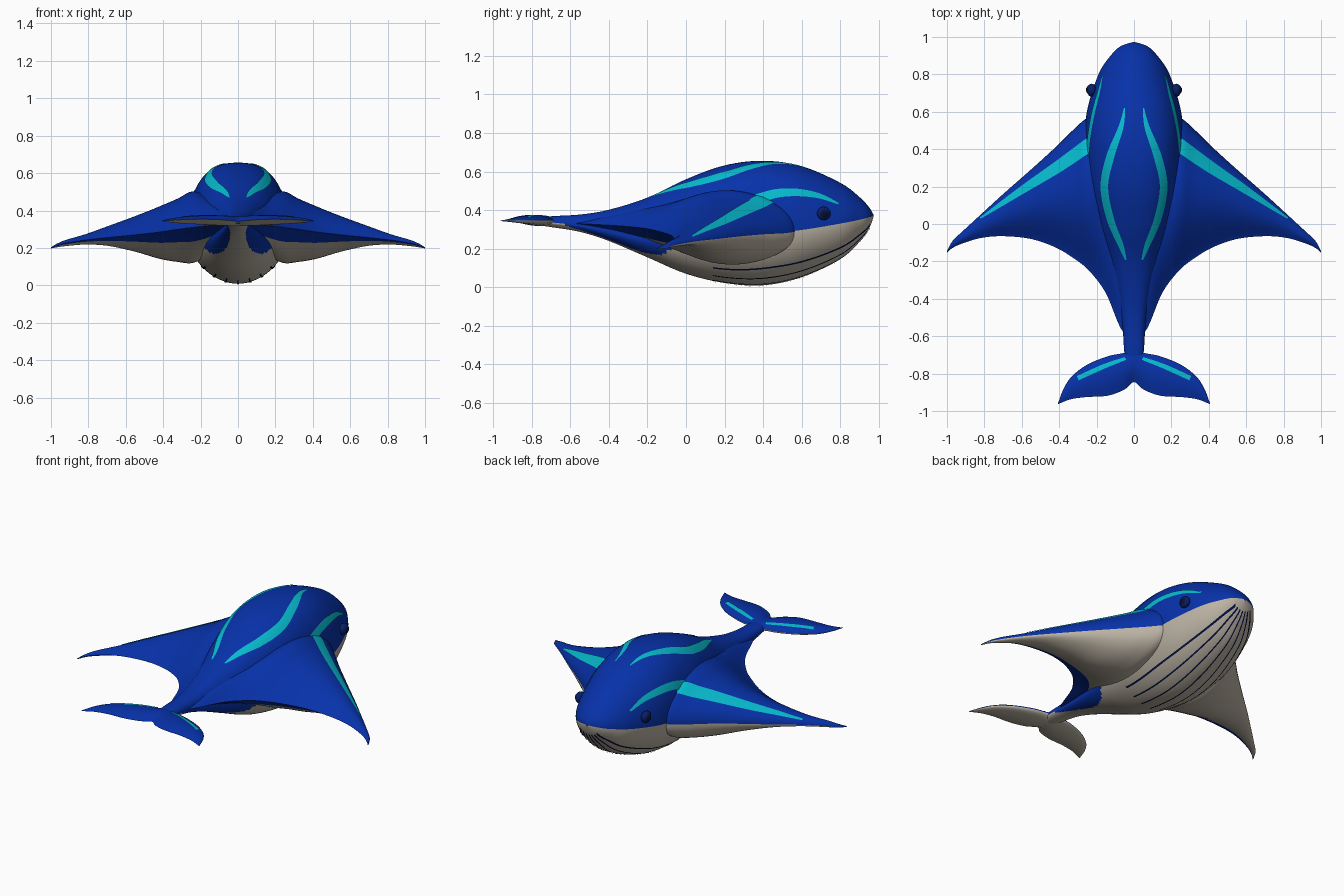
import bpy, bmesh, math
from mathutils import Vector
from mathutils.bvhtree import BVHTree

if "Cube" in bpy.data.objects:
    bpy.data.objects.remove(bpy.data.objects["Cube"])


def material(name, rgb):
    m = bpy.data.materials.new(name)
    m.diffuse_color = (*rgb, 1)
    m.use_nodes = True
    m.node_tree.nodes["Principled BSDF"].inputs["Base Color"].default_value = m.diffuse_color
    return m


BLUE = material("deep blue", (0.002, 0.031, 0.40))
CREAM = material("warm grey", (0.50, 0.45, 0.37))
CYAN = material("cyan", (0.002, 0.50, 0.62))
NAVY = material("navy", (0.002, 0.005, 0.05))
LID = material("dark blue", (0.002, 0.014, 0.14))
BLACK = material("black", (0.003, 0.004, 0.015))


def spline(rows, steps):
    """Smooth interpolation through rows of numbers."""
    out = []
    for i in range(len(rows) - 1):
        p0, p1 = rows[max(i - 1, 0)], rows[i]
        p2, p3 = rows[i + 1], rows[min(i + 2, len(rows) - 1)]
        for s in range(steps):
            t = s / steps
            out.append([0.5 * (2 * b + (c - a) * t + (2 * a - 5 * b + 4 * c - d) * t * t
                               + (3 * b - a - 3 * c + d) * t ** 3)
                        for a, b, c, d in zip(p0, p1, p2, p3)])
    out.append(list(rows[-1]))
    return out


def make_object(name, bm, mats):
    me = bpy.data.meshes.new(name)
    bm.to_mesh(me)
    ob = bpy.data.objects.new(name, me)
    bpy.context.collection.objects.link(ob)
    for m in mats:
        me.materials.append(m)
    bpy.ops.object.select_all(action='DESELECT')
    ob.select_set(True)
    bpy.context.view_layer.objects.active = ob
    bpy.ops.object.shade_smooth_by_angle(angle=math.radians(50))
    return ob


def loft(name, rows, point, mat_rule, n=40):
    """Skin closed rings; blue above, pale where mat_rule says so."""
    bm = bmesh.new()
    rings = [[bm.verts.new(point(r, 2 * math.pi * j / n)) for j in range(n)] for r in rows]
    for r, a, b in zip(rows, rings, rings[1:]):
        for j in range(n):
            k = (j + 1) % n
            f = bm.faces.new((a[j], a[k], b[k], b[j]))
            f.material_index = int(mat_rule(r, 2 * math.pi * (j + 0.5) / n))
    bm.faces.new(rings[0])
    bm.faces.new(rings[-1])
    bmesh.ops.recalc_face_normals(bm, faces=bm.faces)
    tree = BVHTree.FromBMesh(bm)
    make_object(name, bm, [BLUE, CREAM])
    bm.free()
    return tree


# Body: y, half width, top, bottom, colour border height
body_keys = [
    (0.972, 0.008, 0.378, 0.362, 0.37), (0.95, 0.072, 0.415, 0.305, 0.363),
    (0.9, 0.125, 0.468, 0.237, 0.35), (0.8, 0.190, 0.542, 0.145, 0.33),
    (0.6, 0.252, 0.628, 0.052, 0.297), (0.4, 0.266, 0.656, 0.010, 0.277),
    (0.2, 0.255, 0.632, 0.022, 0.262), (0.0, 0.212, 0.560, 0.070, 0.245),
    (-0.2, 0.150, 0.465, 0.155, 0.245), (-0.4, 0.092, 0.402, 0.240, 0.285),
    (-0.55, 0.062, 0.377, 0.287, 0.318), (-0.7, 0.050, 0.368, 0.312, 0.336),
    (-0.82, 0.022, 0.352, 0.330, 0.342)]


def body_point(r, a):
    y, w, top, bot, zc = r
    c, s = math.cos(a), math.sin(a)
    # the back is squarer amidships, rounder at the head
    blend = min(max((0.8 - y) / 0.35, 0), 1)
    p = 2 / (1.85 + 0.6 * blend) if s > 0 else 2 / 1.88
    x = math.copysign(abs(c) ** p, c) * w
    return (x, y, zc + (top - zc if s > 0 else zc - bot) * math.copysign(abs(s) ** p, s))


def body_pale(r, a):
    # blue flanks reach further down between wings and tail
    t = (-0.06 - r[0]) / 0.56
    limit = 1 - 0.5 * math.sin(math.pi * t) ** 0.7 if 0 < t < 1 else 1
    return a > math.pi and abs(math.cos(a)) < limit


body = loft("body", spline(body_keys, 8), body_point, body_pale, n=96)


# Fins: x, leading y, trailing y, leading z, trailing z, top, bottom
def fin_point(r, a):
    x, yl, yt, zl, zt, top, bot = r
    c, s = (1 + math.cos(a)) / 2, math.sin(a)
    z = zt + (zl - zt) * c
    mid = (zl + zt) / 2
    h = abs(s) ** (1.9 - 0.9 * c)
    return (x, yt + (yl - yt) * c ** 0.8, z + h * (top - mid if s > 0 else bot - mid))


def both_sides(half):
    return [(-r[0], *r[1:]) for r in reversed(half[1:])] + half


wing_keys = [
    (0.00, 0.50, -0.62, 0.30, 0.33, 0.42, 0.27), (0.07, 0.52, -0.56, 0.30, 0.33, 0.43, 0.24),
    (0.15, 0.55, -0.37, 0.30, 0.32, 0.47, 0.165), (0.24, 0.57, -0.25, 0.29, 0.31, 0.503, 0.12),
    (0.32, 0.508, -0.185, 0.28, 0.30, 0.465, 0.125), (0.42, 0.41, -0.125, 0.275, 0.285, 0.422, 0.142),
    (0.55, 0.292, -0.08, 0.265, 0.27, 0.37, 0.18), (0.70, 0.16, -0.065, 0.25, 0.255, 0.315, 0.212),
    (0.82, 0.05, -0.075, 0.238, 0.242, 0.272, 0.218), (0.92, -0.042, -0.105, 0.222, 0.226, 0.243, 0.21),
    (0.97, -0.09, -0.128, 0.21, 0.212, 0.222, 0.203), (1.0, -0.145, -0.153, 0.20, 0.20, 0.203, 0.197)]


def wing_pale(r, a):
    return a > math.pi and (1 + math.cos(a)) / 2 > 0.12


wings = loft("wings", spline(both_sides(wing_keys), 4), fin_point, wing_pale, n=48)

fluke_keys = [
    (0.00, -0.66, -0.845, 0.345, 0.342, 0.370, 0.318), (0.05, -0.688, -0.885, 0.345, 0.347, 0.372, 0.318),
    (0.14, -0.707, -0.918, 0.345, 0.353, 0.375, 0.322), (0.25, -0.752, -0.925, 0.345, 0.353, 0.370, 0.328),
    (0.33, -0.812, -0.935, 0.345, 0.349, 0.362, 0.333), (0.375, -0.877, -0.95, 0.345, 0.346, 0.354, 0.338),
    (0.405, -0.955, -0.963, 0.345, 0.345, 0.347, 0.343)]
flukes = loft("tail_flukes", spline(both_sides(fluke_keys), 4), fin_point,
              lambda r, a: a > math.pi, n=28)


def ribbon(name, trees, keys, place, direction, mat, lift=0.004):
    """Thin strip (u, v, half width) dropped onto the nearest surface."""
    path = spline(keys, 10)
    bm = bmesh.new()
    d = Vector(direction)
    rows = []
    for i, (u, v, w) in enumerate(path):
        a, b = path[max(i - 1, 0)], path[min(i + 1, len(path) - 1)]
        t = Vector((b[0] - a[0], b[1] - a[1])).normalized()
        row = []
        for k in (-1, -0.5, 0, 0.5, 1):
            origin = Vector(place(u - t.y * w * k, v + t.x * w * k)) - d * 3
            hits = [h for h in (tr.ray_cast(origin, d) for tr in trees) if h[0]]
            if not hits:
                break
            hit = min(hits, key=lambda h: h[3])
            nor = hit[1] if hit[1].dot(d) < 0 else -hit[1]
            row.append(bm.verts.new(hit[0] + nor * lift))
        if len(row) == 5:
            rows.append(row)
    for p, q in zip(rows, rows[1:]):
        for k in range(4):
            f = bm.faces.new((p[k], p[k + 1], q[k + 1], q[k]))
            f.normal_update()
            if f.normal.dot(d) > 0:
                f.normal_flip()
    make_object(name, bm, [mat])
    bm.free()


# Cyan stripes on back, head, wings and flukes
for side, sx in (("right", 1), ("left", -1)):
    def flat(u, v):
        return (sx * u, v, 0)

    def lateral(u, v):
        return (0, u, v)

    ribbon(side + "_back_stripe", [body],
           [(0.05, 0.62, 0.003), (0.068, 0.52, 0.013), (0.125, 0.36, 0.021), (0.156, 0.2, 0.020),
            (0.125, 0.03, 0.019), (0.07, -0.11, 0.014), (0.043, -0.19, 0.004)],
           flat, (0, 0, -1), CYAN)
    ribbon(side + "_head_stripe", [body],
           [(0.79, 0.432, 0.004), (0.69, 0.472, 0.013), (0.58, 0.49, 0.019),
            (0.48, 0.487, 0.022), (0.41, 0.470, 0.024), (0.36, 0.455, 0.024)],
           lateral, (-sx, 0, 0), CYAN)
    ribbon(side + "_wing_stripe", [wings],
           [(0.235, 0.425, 0.036), (0.40, 0.308, 0.031), (0.60, 0.178, 0.020), (0.82, 0.03, 0.004)],
           flat, (0, 0, -1), CYAN)
    ribbon(side + "_fluke_stripe", [flukes, body],
           [(0.045, -0.720, 0.008), (0.16, -0.762, 0.012), (0.30, -0.825, 0.012)],
           flat, (0, 0, -1), CYAN)

# Throat grooves fanning back from the chin
for i, f in enumerate((-0.72, -0.49, -0.25, 0, 0.25, 0.49, 0.72)):
    ribbon("throat_groove_%d" % (i + 1), [body],
           [(f * k[1], k[0], 0.0038) for k in body_keys[1:6]] + [(f * 0.238, 0.14, 0.0038)],
           lambda u, v: (u, v, 0), (0, 0, 1), NAVY)


# Eyes
def ball(name, loc, scale, mat):
    bm = bmesh.new()
    bmesh.ops.create_uvsphere(bm, u_segments=20, v_segments=12, radius=1)
    for v in bm.verts:
        v.co = Vector(c * s for c, s in zip(v.co, scale)) + Vector(loc)
    make_object(name, bm, [mat])
    bm.free()


for side, sx in (("right", 1), ("left", -1)):
    ball(side + "_eyelid", (sx * 0.226, 0.715, 0.383), (0.026, 0.035, 0.035), LID)
    ball(side + "_eye", (sx * 0.234, 0.717, 0.383), (0.022, 0.026, 0.026), NAVY)
    ball(side + "_pupil", (sx * 0.244, 0.718, 0.383), (0.014, 0.014, 0.014), BLACK)
